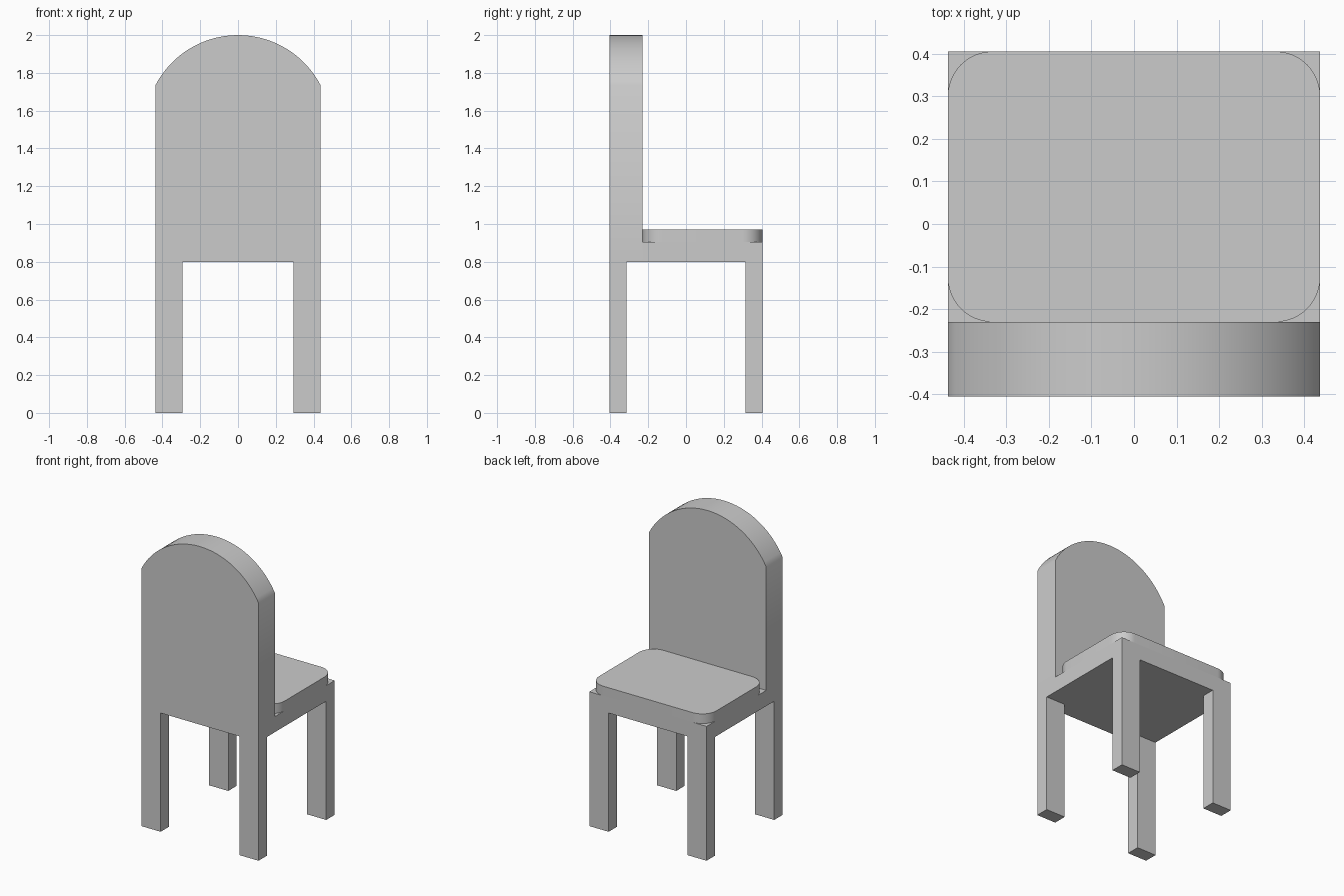
import bpy, bmesh, math

cube = bpy.data.objects.get("Cube")
if cube:
    bpy.data.objects.remove(cube, do_unlink=True)

GREY = (0.6, 0.6, 0.6, 1)
grey = bpy.data.materials.new("plain grey")
grey.diffuse_color = GREY
grey.use_nodes = True
grey.node_tree.nodes["Principled BSDF"].inputs["Base Color"].default_value = GREY

HALF_W, HALF_D = 0.437, 0.405        # overall half width and depth
SEAT_LOW, SEAT_TOP, PAD_TOP = 0.8, 0.905, 0.97
BACK_FACE = -0.23                    # plane where backrest meets seat
LEG_W, LEG_D = 0.144, 0.09


def prism(name, outline, direction):
    """Extrude a closed planar outline along a direction."""
    bm = bmesh.new()
    face = bm.faces.new([bm.verts.new(p) for p in outline])
    extruded = bmesh.ops.extrude_face_region(bm, geom=[face])
    verts = [g for g in extruded["geom"] if isinstance(g, bmesh.types.BMVert)]
    bmesh.ops.translate(bm, verts=verts, vec=direction)
    bmesh.ops.recalc_face_normals(bm, faces=bm.faces)
    mesh = bpy.data.meshes.new(name)
    bm.to_mesh(mesh)
    bm.free()
    mesh.materials.append(grey)
    obj = bpy.data.objects.new(name, mesh)
    bpy.context.collection.objects.link(obj)
    bpy.ops.object.select_all(action="DESELECT")
    obj.select_set(True)
    bpy.context.view_layer.objects.active = obj
    bpy.ops.object.shade_smooth_by_angle(angle=math.radians(30))
    return obj


def block(name, x0, x1, y0, y1, z0, z1):
    return prism(name, [(x0, y0, z0), (x1, y0, z0), (x1, y1, z0), (x0, y1, z0)],
                 (0, 0, z1 - z0))


# Legs, flush with the outer corners
for side, sx in (("left", 1), ("right", -1)):
    for end, sy in (("back", 1), ("front", -1)):
        xs = sorted((sx * HALF_W, sx * (HALF_W - LEG_W)))
        ys = sorted((sy * HALF_D, sy * (HALF_D - LEG_D)))
        block(f"{end}_{side}_leg", *xs, *ys, 0, SEAT_LOW)

# Seat base
block("seat", -HALF_W, HALF_W, BACK_FACE, HALF_D, SEAT_LOW, SEAT_TOP)

# Backrest slab with an arched top
SHOULDER, CROWN = 1.735, 2.0
rise = CROWN - SHOULDER
radius = (HALF_W ** 2 + rise ** 2) / (2 * rise)
sweep = math.asin(HALF_W / radius)
STEPS = 32
outline = [(-HALF_W, -HALF_D, SEAT_LOW), (HALF_W, -HALF_D, SEAT_LOW)]
for i in range(STEPS + 1):
    a = sweep * (1 - 2 * i / STEPS)
    outline.append((radius * math.sin(a), -HALF_D, CROWN - radius + radius * math.cos(a)))
prism("backrest", outline, (0, BACK_FACE + HALF_D, 0))

# Seat pad with rounded corners
R, CORNER_STEPS = 0.105, 12
cy, half_y = (HALF_D + BACK_FACE) / 2, (HALF_D - BACK_FACE) / 2
pad = []
for quarter, (sx, sy) in enumerate(((1, 1), (-1, 1), (-1, -1), (1, -1))):
    for i in range(CORNER_STEPS + 1):
        a = math.pi / 2 * (quarter + i / CORNER_STEPS)
        pad.append((sx * (HALF_W - R) + R * math.cos(a),
                    cy + sy * (half_y - R) + R * math.sin(a), SEAT_TOP))
prism("seat_pad", pad, (0, 0, PAD_TOP - SEAT_TOP))
